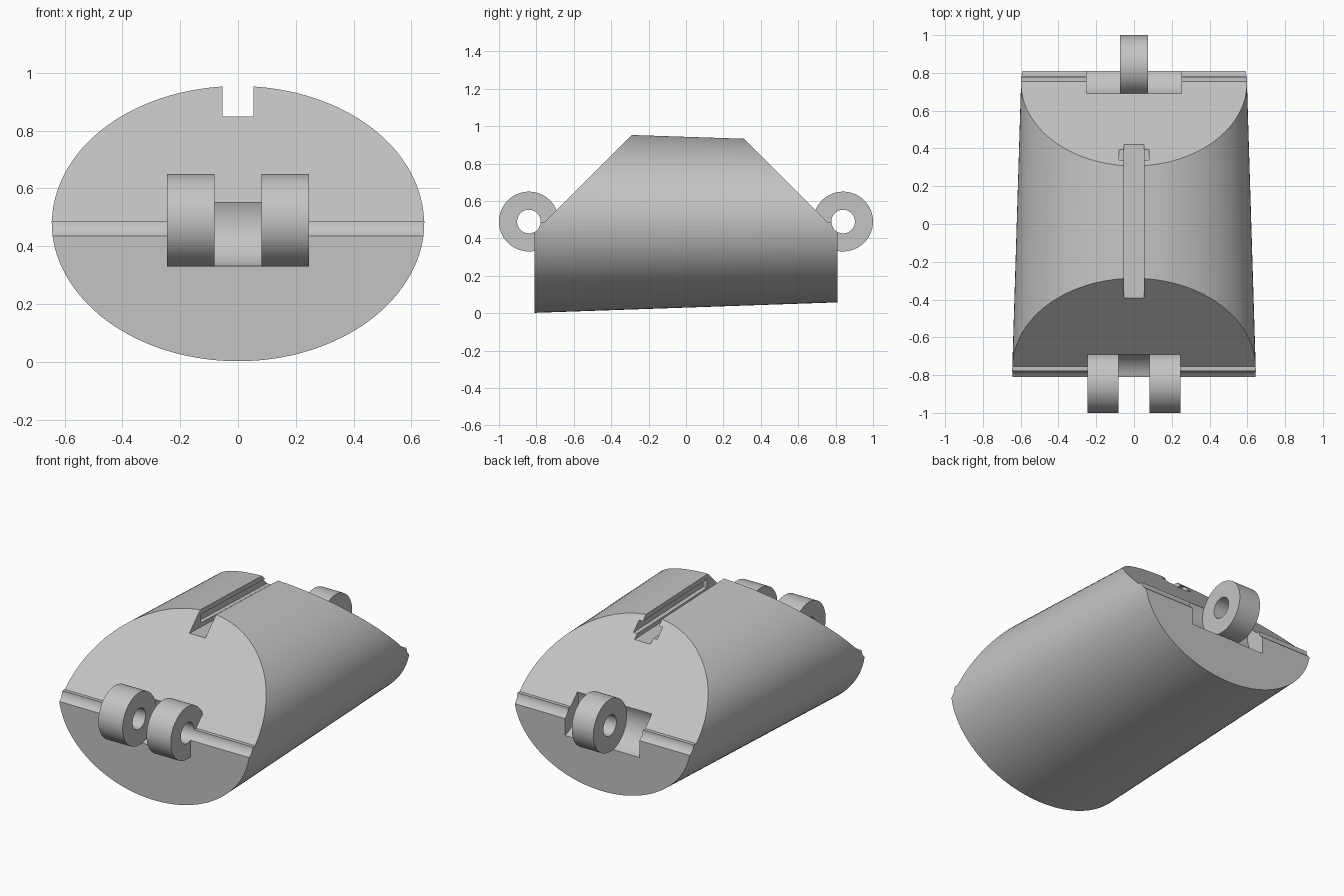
import bpy, bmesh, math
from mathutils import Matrix, Vector

if "Cube" in bpy.data.objects:
    bpy.data.objects.remove(bpy.data.objects["Cube"])

grey = bpy.data.materials.new("plain grey")
grey.use_nodes = True
grey.diffuse_color = (0.55, 0.55, 0.55, 1)
grey.node_tree.nodes["Principled BSDF"].inputs["Base Color"].default_value = (0.55, 0.55, 0.55, 1)

END = 0.81                  # half length of the body
PIN_Y, PIN_Z = 0.84, 0.49   # hinge axis
KNUCKLE, HOLE = 0.16, 0.063
TILT = -0.034               # fall of the top surface from front to back


def make_object(name, bm):
    bmesh.ops.recalc_face_normals(bm, faces=bm.faces)
    mesh = bpy.data.meshes.new(name)
    bm.to_mesh(mesh)
    bm.free()
    mesh.materials.append(grey)
    obj = bpy.data.objects.new(name, mesh)
    bpy.context.collection.objects.link(obj)
    return obj


def loft(name, rings):
    """Solid between two rings of points with the same count."""
    bm = bmesh.new()
    a, b = [[bm.verts.new(p) for p in ring] for ring in rings]
    bm.faces.new(a)
    bm.faces.new(b)
    for i in range(len(a)):
        j = (i + 1) % len(a)
        bm.faces.new((a[i], a[j], b[j], b[i]))
    return make_object(name, bm)


def ellipse(y, rx, rz, cz, n=128):
    return [(rx * math.cos(k * math.tau / n), y, cz + rz * math.sin(k * math.tau / n))
            for k in range(n)]


def cylinder(name, x0, x1, y, radius):
    bm = bmesh.new()
    place = Matrix.Translation(((x0 + x1) / 2, y, PIN_Z)) @ Matrix.Rotation(math.pi / 2, 4, "Y")
    bmesh.ops.create_cone(bm, cap_ends=True, segments=64, radius1=radius, radius2=radius,
                          depth=x1 - x0, matrix=place)
    return make_object(name, bm)


def channel(name, half_width, y0, y1, low, high):
    """Box along y whose floor and roof follow the tilt; heights are at y = 0."""
    rings = [[(sx * half_width, y, h + TILT * y)
              for sx, h in ((-1, low), (1, low), (1, high), (-1, high))] for y in (y0, y1)]
    return loft(name, rings)


def combine(target, tool, operation):
    mod = target.modifiers.new(operation, "BOOLEAN")
    mod.operation, mod.solver, mod.object = operation, "EXACT", tool
    bpy.context.view_layer.objects.active = target
    bpy.ops.object.modifier_apply(modifier=mod.name)
    bpy.data.objects.remove(tool)


# Tapered elliptical body
body = loft("hinged_body", [ellipse(-END, 0.646, 0.485, 0.487),
                            ellipse(END, 0.596, 0.43, 0.488)])

# Sloped ends with a narrow ledge above the hinge line
half = [(0.9, -0.1), (0.9, 0.487), (0.755, 0.487), (0.155, 1.087)]
profile = half + [(-y, z) for y, z in reversed(half)]
combine(body, loft("slope_trim", [[(x, y, z) for y, z in profile] for x in (-1, 1)]), "INTERSECT")

# Hinge knuckles: a pair at the front, a single one at the back
combine(body, cylinder("front_knuckles", -0.245, 0.245, -PIN_Y, KNUCKLE), "UNION")
combine(body, cylinder("front_gap", -0.081, 0.081, -PIN_Y, KNUCKLE + 0.002), "DIFFERENCE")
combine(body, cylinder("back_knuckle", -0.16, 0.16, PIN_Y, KNUCKLE), "UNION")
for x0, x1 in ((-0.252, -0.073), (0.073, 0.252)):
    combine(body, cylinder("back_gap", x0, x1, PIN_Y, KNUCKLE + 0.002), "DIFFERENCE")

# Pin holes, running on as grooves along both ends
for side in (-1, 1):
    combine(body, cylinder("pin_hole", -0.8, 0.8, side * PIN_Y, HOLE), "DIFFERENCE")

# Top slot, with an undercut that opens at the back only
combine(body, channel("slot", 0.054, -0.6, 0.6, 0.836, 1.1), "DIFFERENCE")
combine(body, channel("undercut", 0.08, -0.28, 0.6, 0.861, 0.914), "DIFFERENCE")

bpy.ops.object.select_all(action="DESELECT")
body.select_set(True)
bpy.context.view_layer.objects.active = body
bpy.ops.object.shade_smooth_by_angle(angle=math.radians(25))
